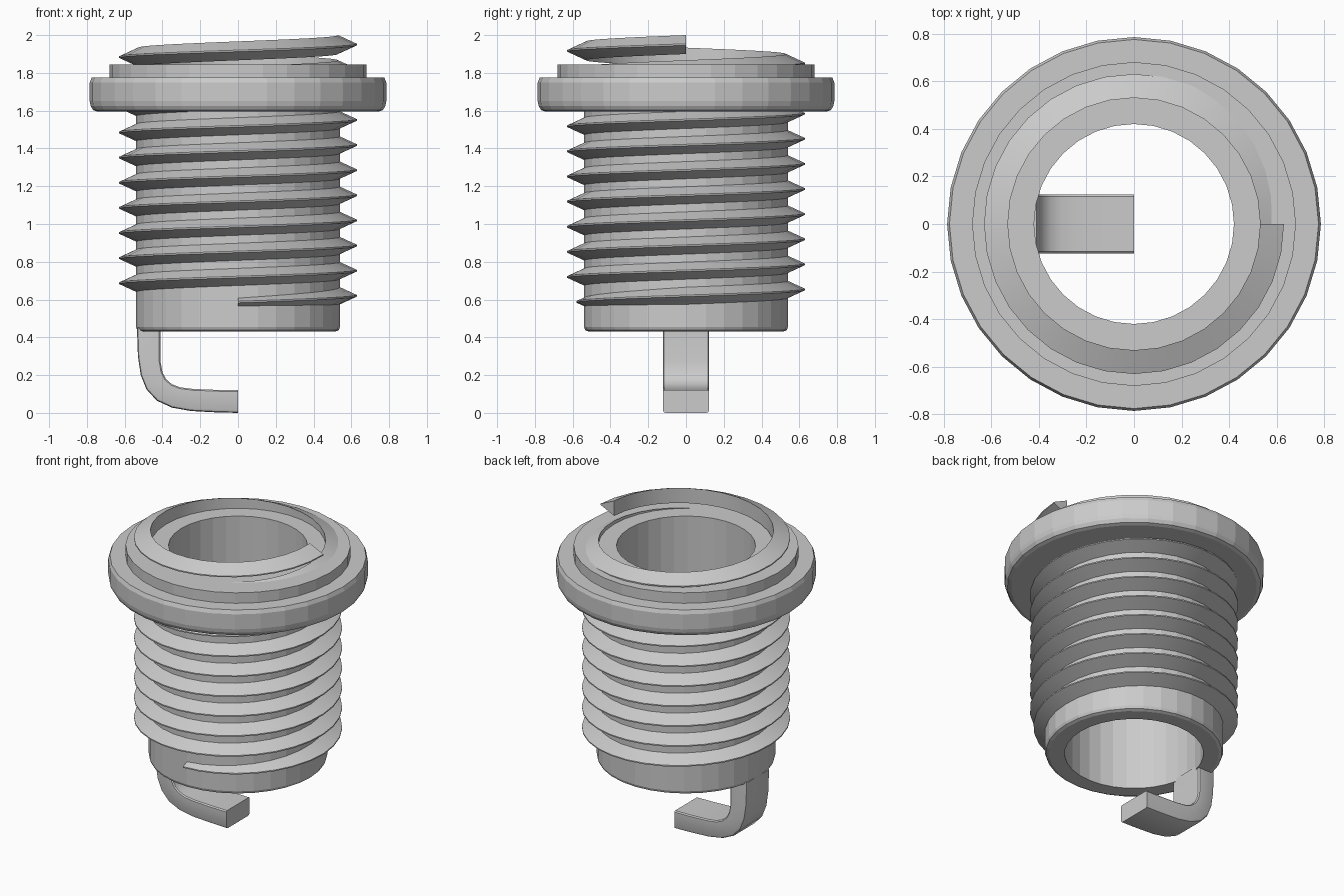
import bpy, bmesh, math

cube = bpy.data.objects.get("Cube")
if cube:
    bpy.data.objects.remove(cube, do_unlink=True)

# One plain metal colour
metal = bpy.data.materials.new("grey_metal")
metal.use_nodes = True
GREY = (0.6, 0.6, 0.6, 1.0)
metal.diffuse_color = GREY
metal.node_tree.nodes["Principled BSDF"].inputs["Base Color"].default_value = GREY

SEGMENTS = 32


def sweep(name, sections, closed, smooth):
    """Skin a list of closed cross-sections, joining or capping the ends."""
    bm = bmesh.new()
    rings = [[bm.verts.new(p) for p in section] for section in sections]
    pairs = list(zip(rings, rings[1:]))
    if closed:
        pairs.append((rings[-1], rings[0]))
    else:
        bm.faces.new(rings[0])
        bm.faces.new(rings[-1])
    for a, b in pairs:
        for i in range(len(a)):
            j = (i + 1) % len(a)
            bm.faces.new((a[i], a[j], b[j], b[i]))
    bmesh.ops.recalc_face_normals(bm, faces=bm.faces)
    mesh = bpy.data.meshes.new(name)
    bm.to_mesh(mesh)
    bm.free()
    mesh.materials.append(metal)
    obj = bpy.data.objects.new(name, mesh)
    bpy.context.collection.objects.link(obj)
    if smooth:
        bpy.ops.object.select_all(action='DESELECT')
        obj.select_set(True)
        bpy.context.view_layer.objects.active = obj
        bpy.ops.object.shade_smooth_by_angle(angle=math.radians(30))
    return obj


def around(profile, angle, lift=0.0):
    """Place a radius/height profile at an angle about the z axis."""
    return [(r * math.cos(angle), r * math.sin(angle), z + lift) for r, z in profile]


# Hollow body with rounded flange and top collar
shell_profile = [
    (0.42, 0.43), (0.515, 0.43), (0.533, 0.438), (0.54, 0.455),
    (0.54, 1.595), (0.745, 1.595), (0.767, 1.603), (0.78, 1.625), (0.785, 1.65),
    (0.785, 1.75), (0.775, 1.775), (0.68, 1.775), (0.68, 1.845), (0.42, 1.845),
]
turn = [math.tau * i / SEGMENTS for i in range(SEGMENTS)]
sweep("threaded_shell", [around(shell_profile, a) for a in turn], True, False)

# Helical thread, fading in over its first quarter turn
PITCH = 0.133
END_HEIGHT = 1.95
steps = int(10.25 * SEGMENTS)
thread_sections = []
for i in range(steps + 1):
    turns_left = (steps - i) / SEGMENTS
    grow = min(1.0, 0.5 + 0.5 * i / (SEGMENTS / 4))
    tip = 0.53 + 0.1 * grow
    half = 0.05 * grow
    ridge = [(0.53, -half), (tip, -0.004), (tip, 0.004), (0.53, half)]
    thread_sections.append(around(ridge, -math.tau * turns_left,
                                  END_HEIGHT - PITCH * turns_left))
sweep("screw_thread", thread_sections, False, True)

# Bent ground electrode: outer and inner points (x, z) along the bend
bend = [
    ((-0.535, 0.45), (-0.41, 0.45)), ((-0.53, 0.3), (-0.41, 0.27)),
    ((-0.515, 0.2), (-0.4, 0.215)), ((-0.485, 0.125), (-0.38, 0.178)),
    ((-0.43, 0.065), (-0.35, 0.152)), ((-0.35, 0.028), (-0.305, 0.135)),
    ((-0.25, 0.01), (-0.24, 0.127)), ((-0.12, 0.003), (-0.12, 0.122)),
    ((0.0, 0.0), (0.0, 0.12)),
]
HALF_WIDTH = 0.123
# Each corner: sideways fraction, then fraction from outer to inner face
corners = [(-0.88, 0), (0.88, 0), (0.96, 0.04), (1, 0.13), (1, 0.94), (0.94, 1),
           (-0.94, 1), (-1, 0.94), (-1, 0.13), (-0.96, 0.04)]
electrode_sections = [
    [(o[0] + (n[0] - o[0]) * t, HALF_WIDTH * s, o[1] + (n[1] - o[1]) * t)
     for s, t in corners]
    for o, n in bend
]
sweep("ground_electrode", electrode_sections, False, True)
